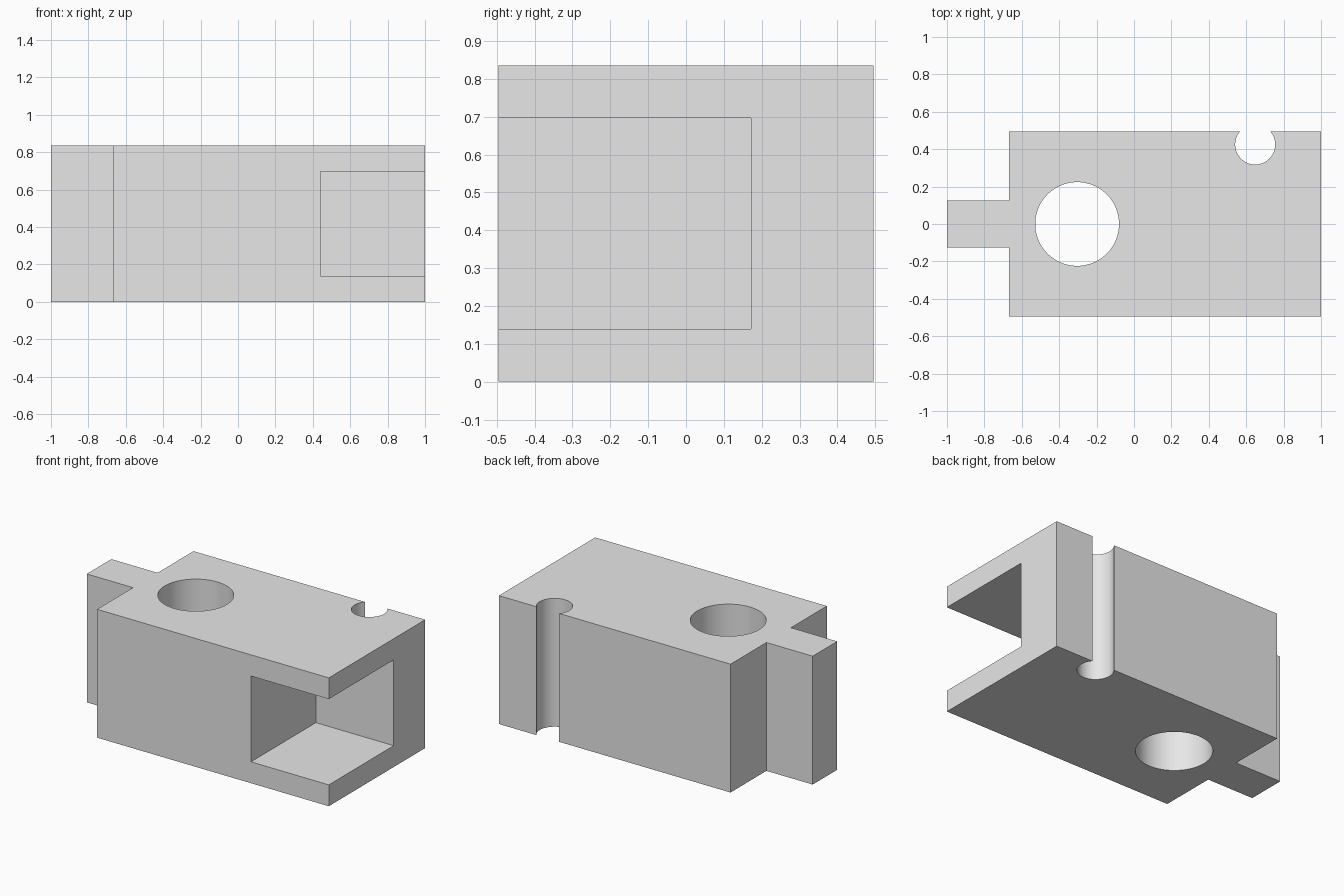
import bpy
import bmesh
import math

if "Cube" in bpy.data.objects:
    bpy.data.objects.remove(bpy.data.objects["Cube"], do_unlink=True)

HEIGHT = 0.835
HALF_DEPTH = 0.495
SHOULDER_X = -0.667
TONGUE_HALF = 0.126

grey = bpy.data.materials.new("plain_grey")
grey.use_nodes = True
grey.diffuse_color = (0.8, 0.8, 0.8, 1)
grey.node_tree.nodes["Principled BSDF"].inputs["Base Color"].default_value = (0.8, 0.8, 0.8, 1)


def prism(name, outline, bottom, top):
    """Extrude a counter-clockwise plan outline between two heights."""
    bm = bmesh.new()
    face = bm.faces.new([bm.verts.new((x, y, bottom)) for x, y in outline])
    extruded = bmesh.ops.extrude_face_region(bm, geom=[face])["geom"]
    verts = [v for v in extruded if isinstance(v, bmesh.types.BMVert)]
    bmesh.ops.translate(bm, verts=verts, vec=(0, 0, top - bottom))
    bmesh.ops.recalc_face_normals(bm, faces=bm.faces)
    mesh = bpy.data.meshes.new(name)
    bm.to_mesh(mesh)
    bm.free()
    mesh.materials.append(grey)
    obj = bpy.data.objects.new(name, mesh)
    bpy.context.collection.objects.link(obj)
    return obj


def circle(x, y, radius, sides=72):
    angles = [math.tau * i / sides for i in range(sides)]
    return [(x + radius * math.cos(a), y + radius * math.sin(a)) for a in angles]


def rectangle(x0, x1, y0, y1):
    return [(x0, y0), (x1, y0), (x1, y1), (x0, y1)]


# Block with a narrow full-height tongue on its right end
half_outline = [(-1, -TONGUE_HALF), (SHOULDER_X, -TONGUE_HALF),
                (SHOULDER_X, -HALF_DEPTH), (1, -HALF_DEPTH)]
outline = half_outline + [(x, -y) for x, y in reversed(half_outline)]
block = prism("block", outline, 0, HEIGHT)

# Round through hole, round slot in the back, square pocket in the front corner
cutters = [
    prism("hole_cutter", circle(-0.304, 0, 0.224), -0.1, HEIGHT + 0.1),
    prism("slot_cutter", circle(0.648, 0.425, 0.107), -0.1, HEIGHT + 0.1),
    prism("pocket_cutter", rectangle(0.44, 1.1, -0.6, 0.172), 0.139, 0.697),
]

bpy.ops.object.select_all(action="DESELECT")
bpy.context.view_layer.objects.active = block
block.select_set(True)
for cutter in cutters:
    cutter.hide_render = True
    cut = block.modifiers.new(cutter.name, "BOOLEAN")
    cut.operation = "DIFFERENCE"
    cut.solver = "EXACT"
    cut.object = cutter
    bpy.ops.object.modifier_apply(modifier=cut.name)
    bpy.data.objects.remove(cutter, do_unlink=True)

bpy.ops.object.shade_smooth_by_angle(angle=math.radians(30))
